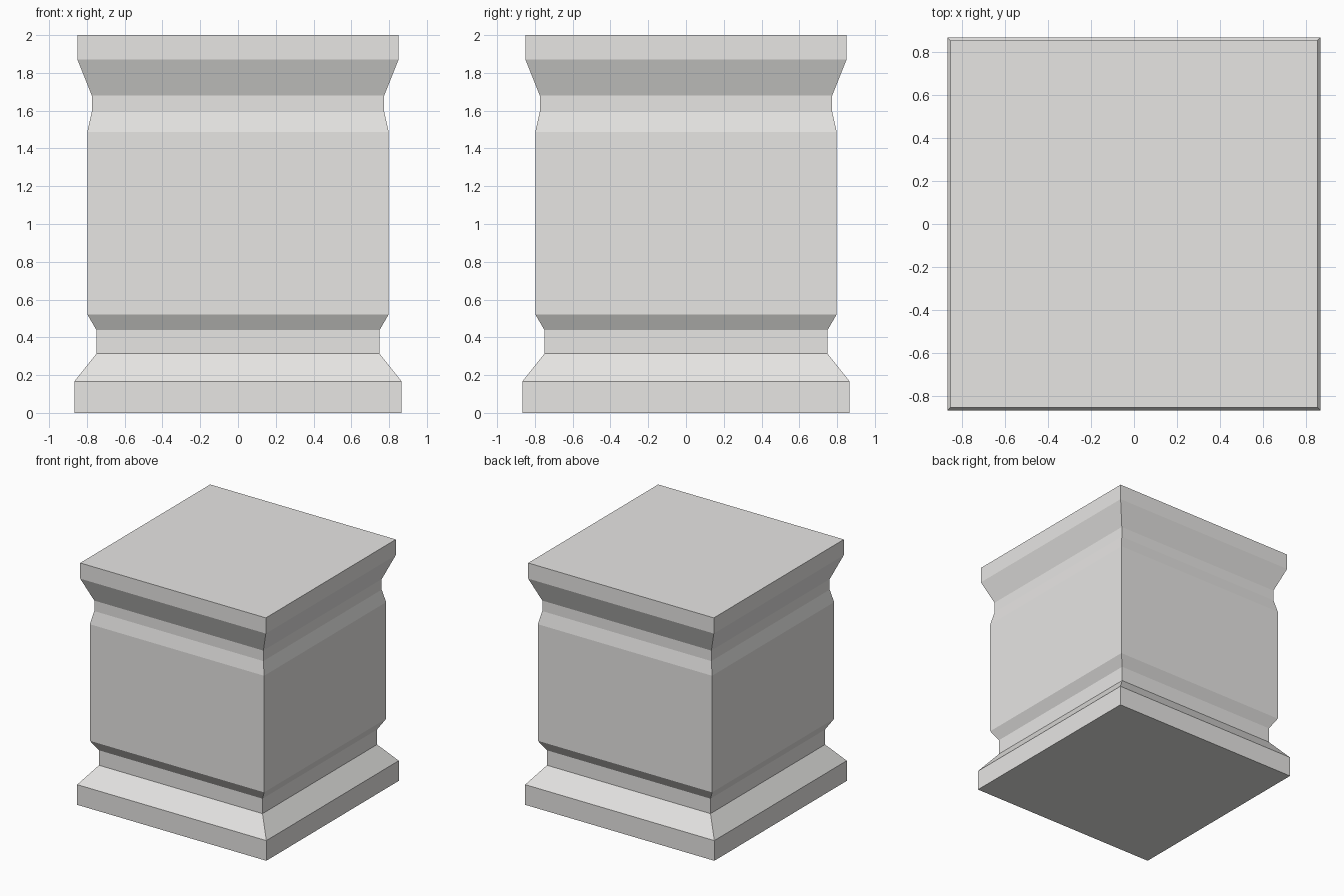
import bpy, bmesh

if "Cube" in bpy.data.objects:
    bpy.data.objects.remove(bpy.data.objects["Cube"])

# Stone colour
stone = bpy.data.materials.new("pale_stone")
stone.diffuse_color = (0.8, 0.79, 0.775, 1.0)
stone.use_nodes = True
stone.node_tree.nodes["Principled BSDF"].inputs["Base Color"].default_value = stone.diffuse_color

# Moulding profile of the pedestal: (half width, height)
PROFILE = [
    (0.866, 0.0), (0.866, 0.167),    # plinth
    (0.749, 0.314), (0.749, 0.438),  # lower neck
    (0.798, 0.522), (0.798, 1.487),  # main block
    (0.774, 1.593), (0.774, 1.680),  # upper neck
    (0.850, 1.870), (0.850, 2.0),    # cap
]

bm = bmesh.new()
# Square ring at each profile point
rings = [[bm.verts.new((sx * r, sy * r, z))
          for sx, sy in ((-1, -1), (1, -1), (1, 1), (-1, 1))]
         for r, z in PROFILE]
# Side walls
for low, high in zip(rings, rings[1:]):
    for i in range(4):
        j = (i + 1) % 4
        bm.faces.new((low[i], low[j], high[j], high[i]))
# Flat bottom and top
bm.faces.new(rings[0][::-1])
bm.faces.new(rings[-1])

mesh = bpy.data.meshes.new("pedestal")
bm.to_mesh(mesh)
bm.free()
mesh.materials.append(stone)
bpy.context.collection.objects.link(bpy.data.objects.new("pedestal", mesh))
